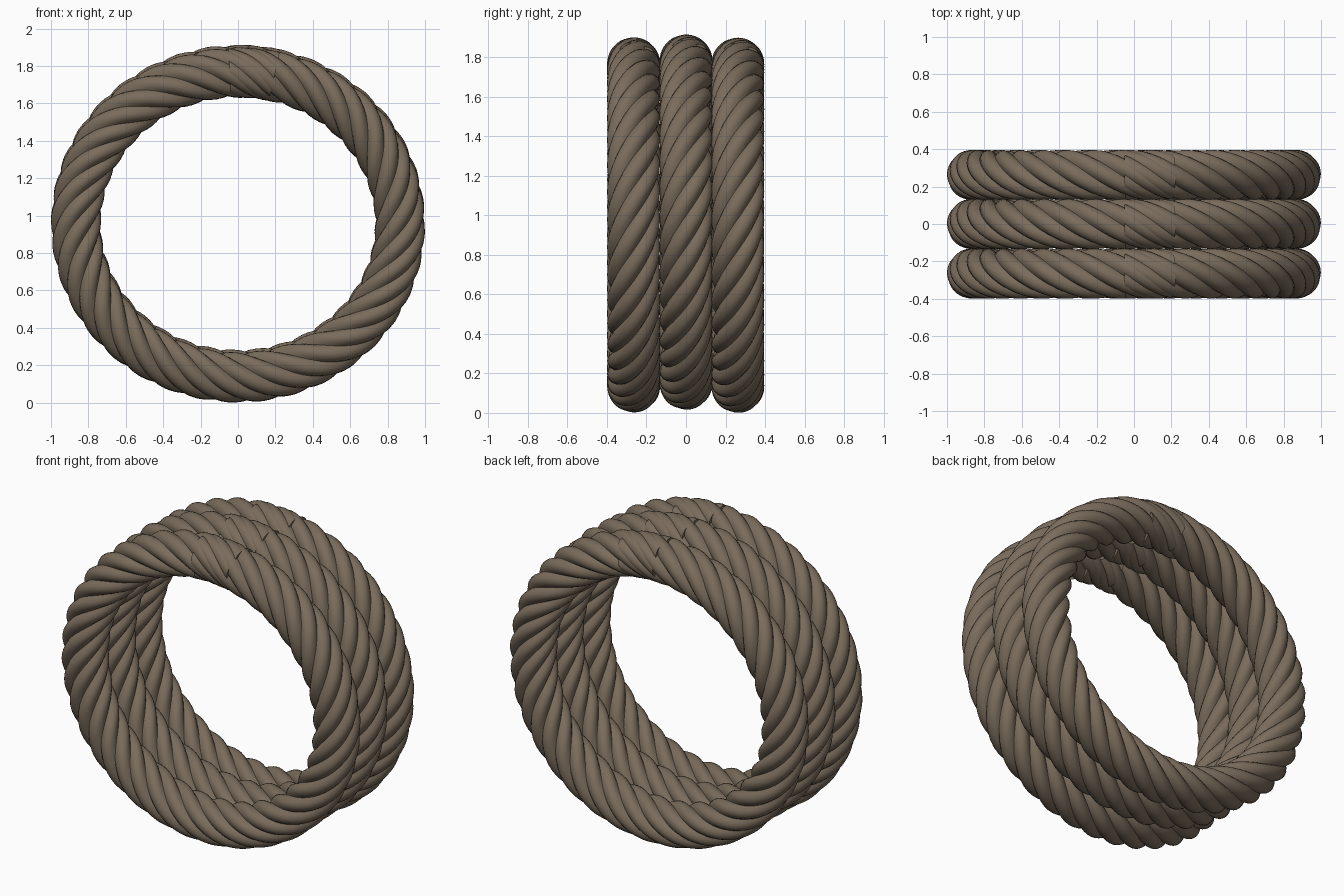
import bpy, bmesh, math
from mathutils import Vector

if "Cube" in bpy.data.objects:
    bpy.data.objects.remove(bpy.data.objects["Cube"])

RX, RZ = 0.866, 0.815        # centre-line radii of the coil
LOBE_C, LOBE_R = 0.078, 0.056  # strand centre offset and strand radius
STRANDS, TWISTS = 6, 6.05
STEPS, SUB = 330, 8

rope = bpy.data.materials.new("rope_brown")
rope.diffuse_color = (0.195, 0.15, 0.107, 1)
rope.use_nodes = True
rope.node_tree.nodes["Principled BSDF"].inputs["Base Color"].default_value = rope.diffuse_color

# Cross-section: six overlapping round strands, as (radius, angle)
half = math.pi / STRANDS
valley = LOBE_C * math.cos(half) + math.sqrt(LOBE_R**2 - (LOBE_C * math.sin(half))**2)
span = math.atan2(valley * math.sin(half), valley * math.cos(half) - LOBE_C)
profile = []
for s in range(STRANDS):
    for i in range(SUB):
        a = -span + 2 * span * i / SUB
        x, y = LOBE_C + LOBE_R * math.cos(a), LOBE_R * math.sin(a)
        profile.append((math.hypot(x, y), math.atan2(y, x) + s * 2 * half))


def rope_ring(name, y0, z0):
    bm = bmesh.new()
    # The rope ends overlap a little at the top of the ring
    start, end = math.radians(77), math.radians(453)
    rings = []
    for k in range(STEPS + 1):
        t = start + (end - start) * k / STEPS
        c = Vector((RX * math.cos(t), y0, z0 + RZ * math.sin(t)))
        n = Vector((RZ * math.cos(t), 0, RX * math.sin(t))).normalized()
        side = Vector((0, 1, 0))
        rings.append([bm.verts.new(c + r * (math.cos(a + TWISTS * t) * n
                                            + math.sin(a + TWISTS * t) * side))
                      for r, a in profile])
    m = len(profile)
    for a, b in zip(rings, rings[1:]):
        for j in range(m):
            bm.faces.new((a[j], a[(j + 1) % m], b[(j + 1) % m], b[j]))
    # Flat cut ends
    bm.faces.new(rings[0][::-1])
    bm.faces.new(rings[-1])
    bmesh.ops.recalc_face_normals(bm, faces=bm.faces)
    me = bpy.data.meshes.new(name)
    bm.to_mesh(me)
    bm.free()
    me.materials.append(rope)
    ob = bpy.data.objects.new(name, me)
    bpy.context.collection.objects.link(ob)
    bpy.ops.object.select_all(action='DESELECT')
    ob.select_set(True)
    bpy.context.view_layer.objects.active = ob
    bpy.ops.object.shade_smooth_by_angle(angle=math.radians(38))


# Three rope turns side by side
rope_ring("front_rope_ring", -0.265, 0.951)
rope_ring("middle_rope_ring", 0.0, 0.965)
rope_ring("back_rope_ring", 0.262, 0.949)
